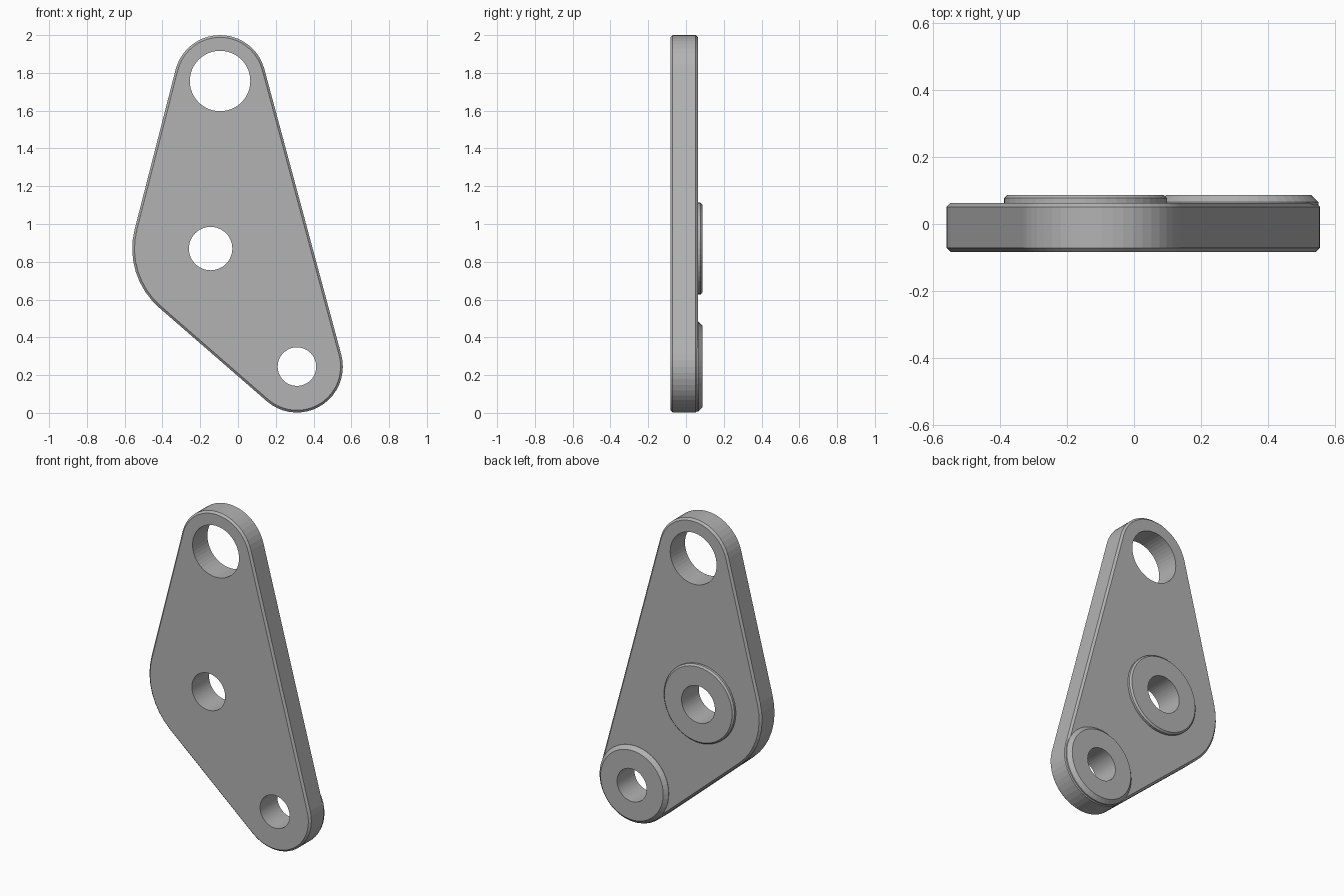
import bpy, bmesh
from math import sin, cos, pi, acos, atan2

if "Cube" in bpy.data.objects:
    bpy.data.objects.remove(bpy.data.objects["Cube"])

SEG = 48
FRONT, BACK, CHAMFER = -0.083, 0.063, 0.012

# Eyes of the link, counter-clockwise: x, z, outer radius, hole radius
TOP = (-0.095, 1.757, 0.243, 0.16)
MIDDLE = (-0.145, 0.87, 0.415, 0.115)
BOTTOM = (0.312, 0.245, 0.243, 0.102)
EYES = [TOP, MIDDLE, BOTTOM]

steel = bpy.data.materials.new("grey_steel")
steel.use_nodes = True
GREY = (0.45, 0.45, 0.45, 1)
steel.diffuse_color = GREY
steel.node_tree.nodes["Principled BSDF"].inputs["Base Color"].default_value = GREY


def circle(eye, radius):
    return [(eye[0] + radius * cos(2 * pi * i / SEG),
             eye[1] + radius * sin(2 * pi * i / SEG)) for i in range(SEG)]


def hull(inset):
    """Rounded outline: an arc round each eye, joined by outer tangents."""
    normals = []
    for a, b in zip(EYES, EYES[1:] + EYES[:1]):
        dx, dz = b[0] - a[0], b[1] - a[1]
        dist = (dx * dx + dz * dz) ** 0.5
        normals.append(atan2(dz, dx) - acos((a[2] - b[2]) / dist))
    points = []
    for i, (x, z, r, _) in enumerate(EYES):
        start = normals[i - 1]
        sweep = (normals[i] - start) % (2 * pi)
        steps = max(4, round(SEG * sweep / (2 * pi)))
        for k in range(steps + 1):
            t = start + sweep * k / steps
            points.append((x + (r - inset) * cos(t), z + (r - inset) * sin(t)))
    return points


def loft(name, sections, closed=False):
    """Skin (outline, y) sections; cap the ends, or join last to first."""
    bm = bmesh.new()
    rings = [[bm.verts.new((x, y, z)) for x, z in pts] for pts, y in sections]
    pairs = list(zip(rings, rings[1:]))
    if closed:
        pairs.append((rings[-1], rings[0]))
    else:
        bm.faces.new(rings[0])
        bm.faces.new(rings[-1])
    for a, b in pairs:
        for i in range(len(a)):
            j = (i + 1) % len(a)
            bm.faces.new((a[i], a[j], b[j], b[i]))
    bmesh.ops.recalc_face_normals(bm, faces=bm.faces)
    mesh = bpy.data.meshes.new(name)
    bm.to_mesh(mesh)
    bm.free()
    mesh.materials.append(steel)
    obj = bpy.data.objects.new(name, mesh)
    bpy.context.collection.objects.link(obj)
    return obj


def boss(name, eye, radius, base, chamfer, top=0.087):
    """Raised chamfered ring around a hole."""
    loft(name, [(circle(eye, eye[3]), base),
                (circle(eye, radius), base),
                (circle(eye, radius), top - chamfer),
                (circle(eye, radius - chamfer), top),
                (circle(eye, eye[3]), top)], closed=True)


# Plate with chamfered rim
plate = loft("link_plate", [(hull(CHAMFER), FRONT),
                            (hull(0), FRONT + CHAMFER),
                            (hull(0), BACK - CHAMFER),
                            (hull(CHAMFER), BACK)])

# Drill the three holes
bpy.context.view_layer.objects.active = plate
for eye in EYES:
    cutter = loft("hole_cutter", [(circle(eye, eye[3]), -0.3), (circle(eye, eye[3]), 0.3)])
    cutter.hide_render = True
    mod = plate.modifiers.new("hole", 'BOOLEAN')
    mod.operation = 'DIFFERENCE'
    mod.solver = 'EXACT'
    mod.object = cutter
    bpy.ops.object.modifier_apply(modifier=mod.name)
    bpy.data.objects.remove(cutter)

# Raised bosses on the back
boss("middle_boss", MIDDLE, 0.243, BACK, 0.01)
boss("bottom_boss", BOTTOM, 0.238, BACK - 0.006, 0.022)
